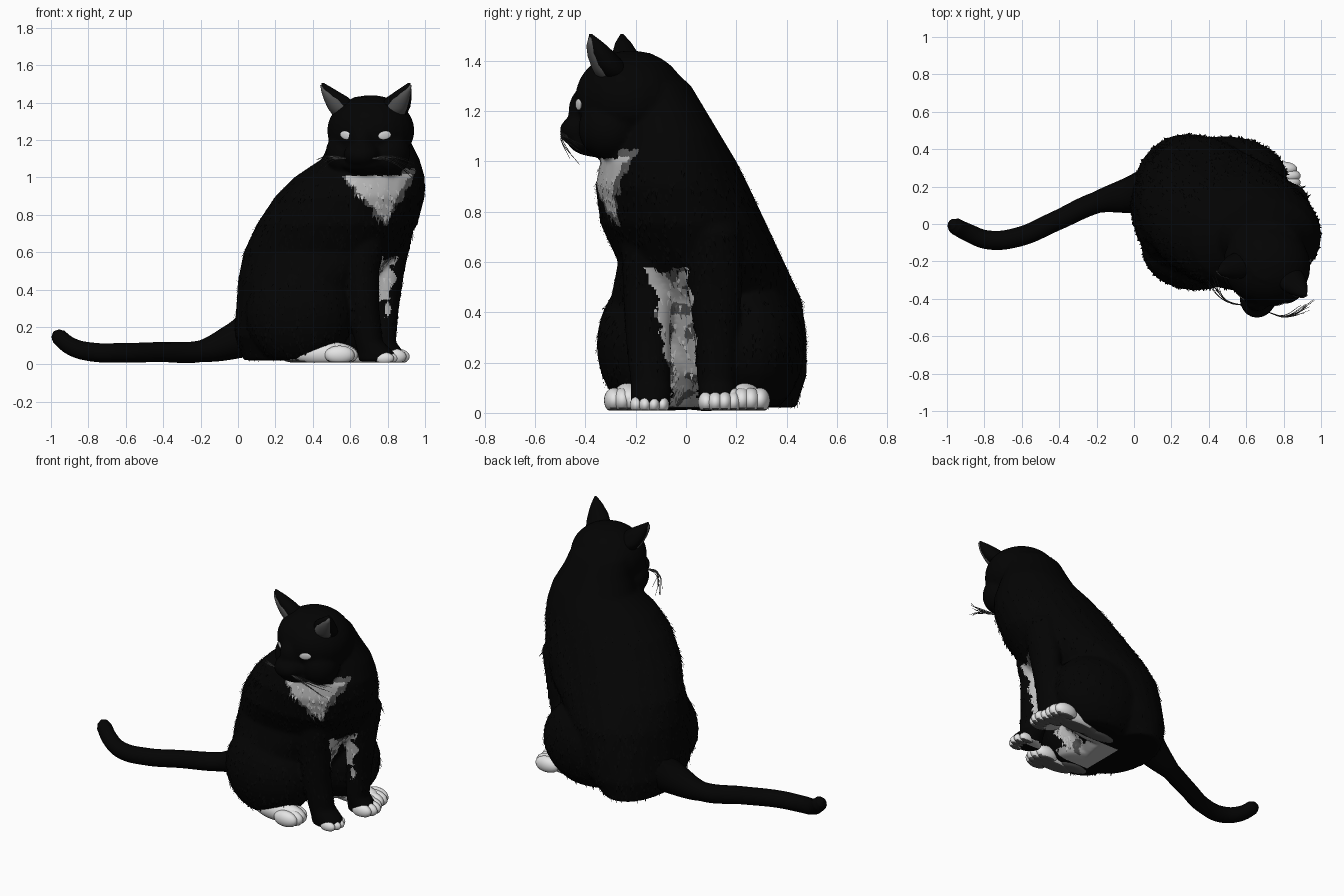
import bpy, bmesh, math, random
from mathutils import Matrix, Vector, noise

random.seed(4)
cube = bpy.data.objects.get("Cube")
if cube:
    bpy.data.objects.remove(cube)


def material(name, value):
    m = bpy.data.materials.new(name)
    color = (value, value, value, 1)
    m.use_nodes = True
    m.diffuse_color = color
    node = next(n for n in m.node_tree.nodes if n.type == 'BSDF_PRINCIPLED')
    node.inputs["Base Color"].default_value = color
    return m


black = material("black_fur", 0.001)
white = material("white_fur", 0.78)
light = material("light_grey_fur", 0.5)
grey = material("grey_fringe", 0.10)
ear_grey = material("inner_ear_grey", 0.085)
eye_color = material("pale_eye", 0.85)
whisker_color = material("whisker_grey", 0.06)

HEAD = Matrix.Translation((0.71, -0.22, 0)) @ Matrix.Rotation(math.radians(-15), 4, 'Z')


def finish(name, bm, mats, ground):
    bmesh.ops.recalc_face_normals(bm, faces=bm.faces)
    for v in bm.verts:
        v.co.z = max(v.co.z, ground)
    for f in bm.faces:
        f.smooth = True
    mesh = bpy.data.meshes.new(name)
    bm.to_mesh(mesh)
    bm.free()
    for m in mats:
        mesh.materials.append(m)
    ob = bpy.data.objects.new(name, mesh)
    bpy.context.collection.objects.link(ob)
    return ob


def blobs(name, specs, mats, frame=Matrix(), ground=0.022):
    """Ellipsoids given as (center, radii)."""
    bm = bmesh.new()
    for center, radii in specs:
        m = frame @ Matrix.Translation(center) @ Matrix.Diagonal((*radii, 1))
        bmesh.ops.create_uvsphere(bm, u_segments=24, v_segments=16, radius=1, matrix=m)
    return finish(name, bm, mats, ground)


def loft(name, rings, mats, frame=Matrix(), n=28):
    """Level ellipses given as (z, x, y, rx, ry)."""
    bm = bmesh.new()
    loops = []
    for z, x, y, rx, ry in rings:
        angles = [i * math.tau / n for i in range(n)]
        loops.append([bm.verts.new(frame @ Vector((x + rx * math.cos(a), y + ry * math.sin(a), z)))
                      for a in angles])
    for a, b in zip(loops, loops[1:]):
        for i in range(n):
            j = (i + 1) % n
            bm.faces.new((a[i], a[j], b[j], b[i]))
    bm.faces.new(loops[0])
    bm.faces.new(loops[-1])
    return finish(name, bm, mats, 0.015)


def extents(z, x0, x1, y0, y1):
    return z, (x0 + x1) / 2, (y0 + y1) / 2, (x1 - x0) / 2, (y1 - y0) / 2


# Torso and neck
parts = [loft("body", [extents(*r) for r in (
    (0.022, 0.03, 0.40, -0.14, 0.44), (0.15, -0.02, 0.56, -0.25, 0.48),
    (0.30, -0.01, 0.64, -0.30, 0.48), (0.45, 0.00, 0.72, -0.30, 0.46),
    (0.60, 0.03, 0.87, -0.27, 0.39), (0.75, 0.10, 0.96, -0.34, 0.32),
    (0.90, 0.20, 1.00, -0.36, 0.25), (1.00, 0.30, 1.00, -0.34, 0.20),
    (1.10, 0.45, 0.97, -0.28, 0.14), (1.20, 0.49, 0.92, -0.27, 0.08),
    (1.30, 0.51, 0.89, -0.28, 0.02), (1.38, 0.55, 0.84, -0.30, -0.07),
    (1.43, 0.62, 0.78, -0.30, -0.14))], [black])]

# Haunches
parts.append(blobs("haunches", [((0.33, -0.13, 0.27), (0.29, 0.225, 0.29)),
                                ((0.48, 0.25, 0.26), (0.34, 0.22, 0.28))], [black]))

# Front legs
parts.append(loft("front_leg_near", [
    (0.85, 0.68, -0.12, 0.08, 0.08), (0.72, 0.68, -0.14, 0.13, 0.12), (0.5, 0.66, -0.15, 0.095, 0.10),
    (0.3, 0.67, -0.15, 0.085, 0.09), (0.12, 0.70, -0.14, 0.075, 0.08),
    (0.06, 0.74, -0.14, 0.10, 0.08), (0.015, 0.74, -0.14, 0.095, 0.075)], [black]))
parts.append(loft("front_leg_far", [
    (0.85, 0.80, 0.06, 0.08, 0.08), (0.72, 0.83, 0.10, 0.11, 0.12), (0.5, 0.805, 0.115, 0.085, 0.11),
    (0.3, 0.79, 0.12, 0.07, 0.085), (0.12, 0.78, 0.12, 0.065, 0.075),
    (0.06, 0.80, 0.13, 0.09, 0.075), (0.015, 0.80, 0.13, 0.085, 0.07)], [black]))

# Skull, brow bridge, muzzle, chin and cheeks
skull = [((0, 0, 1.25), (0.235, 0.22, 0.19)), ((0, -0.13, 1.20), (0.085, 0.125, 0.12)),
         ((0, -0.175, 1.12), (0.10, 0.115, 0.075)), ((0, -0.12, 1.07), (0.12, 0.13, 0.055))]
skull += [((s * 0.12, -0.06, 1.13), (0.11, 0.12, 0.12)) for s in (-1, 1)]
parts.append(blobs("skull", skull, [black], HEAD))

# Fuse the masses into one smooth body
for ob in bpy.context.selected_objects:
    ob.select_set(False)
for ob in parts:
    ob.select_set(True)
body = parts[0]
bpy.context.view_layer.objects.active = body
bpy.ops.object.join()
fuse = body.modifiers.new("fuse", 'REMESH')
fuse.mode = 'VOXEL'
fuse.voxel_size = 0.011
fuse.use_smooth_shade = True
soften = body.modifiers.new("soften", 'SMOOTH')
soften.iterations = 8
for mod in ("fuse", "soften"):
    bpy.ops.object.modifier_apply(modifier=mod)
mesh = body.data
mesh.materials.clear()
FUR = [black, white, light, grey]
for m in FUR:
    mesh.materials.append(m)


def fur_index(c, n):
    ragged = 0.03 * noise.noise(c * 22)
    # Bib under the chin, reaching higher at the side of the neck
    if 0.74 < c.z < (1.01 if c.y < -0.27 else 1.045) and c.y < -0.19:
        t = (c.z - 0.80) / 0.21
        margin = 0.025 + 0.15 * t - abs(c.x - 0.78 + 0.035 * t) + ragged
        if margin > 0 and 0 < t and c.z < 1.02:
            return 2
        if margin > -0.022:
            return 3
    # Pale belly stripe
    if c.z < 0.57 + ragged and c.x > 0.35 and n.x > 0 and c.y < 0.045:
        margin = 0.05 + 0.05 * c.z - abs(c.y - 0.015 + 0.15 * c.z) + ragged
        if margin > 0:
            return 2 if noise.noise(c * 14) > -0.2 else 3
    # Pale inner side of the far leg
    if 0.72 < c.x < 0.825 + ragged and -0.04 < c.y < 0.075 and n.y < -0.55 and 0.35 + ragged < c.z < 0.58 + ragged:
        return 2
    # Belly seen from below
    if c.z < 0.06 and n.z < -0.5 and c.x > 0.27 and abs(c.y - 0.02) < 0.15:
        return 2
    return 0


for p in mesh.polygons:
    p.material_index = fur_index(p.center, p.normal)

# Loose fur tufts lying down the coat
bm = bmesh.new()
tuft_faces = [p for p in mesh.polygons if 0.06 < p.center.z < 1.0 and not (p.center.x > 0.6 and p.center.z < 0.2)]
for p in random.sample(tuft_faces, 2200):
    n = p.normal
    flow = Vector((0, 0, -1)) + n * n.z
    if flow.length < 0.3:
        continue
    flow.normalize()
    side = n.cross(flow)
    flow = (flow + side * random.uniform(-0.4, 0.4)).normalized()
    length = random.uniform(0.03, 0.065)
    base = p.center - n * 0.003
    tip = base + flow * length + n * random.uniform(0.004, 0.014)
    tip.z = max(tip.z, 0)
    f = bm.faces.new([bm.verts.new(v) for v in (base - side * 0.009, base + side * 0.009, tip)])
    f.material_index = p.material_index
tuft_mesh = bpy.data.meshes.new("fur_tufts")
bm.to_mesh(tuft_mesh)
bm.free()
for m in FUR:
    tuft_mesh.materials.append(m)
bpy.context.collection.objects.link(bpy.data.objects.new("fur_tufts", tuft_mesh))


def toes(x, y, r, spread):
    return [((x - 0.018 * abs(k), y + k * spread, r), (r * 1.6, r * 0.8, r)) for k in (-1.5, -0.5, 0.5, 1.5)]


# White feet with grey soles, heels turned in under the body
feet = {"front_toes_near": toes(0.81, -0.145, 0.032, 0.035),
        "front_toes_far": toes(0.86, 0.135, 0.042, 0.036),
        "hind_foot_near": [((0.46, -0.225, 0.058), (0.18, 0.065, 0.066)),
                           ((0.34, -0.18, 0.045), (0.12, 0.06, 0.04))] + toes(0.57, -0.235, 0.05, 0.034),
        "hind_foot_far": [((0.66, 0.235, 0.06), (0.2, 0.07, 0.068)),
                          ((0.48, 0.22, 0.045), (0.15, 0.06, 0.04))] + toes(0.82, 0.24, 0.05, 0.036)}
for name, spec in feet.items():
    foot = blobs(name, spec, [white, grey], ground=0.01)
    for p in foot.data.polygons:
        p.material_index = int(p.normal.z < -0.7)


def strand(name, points, depth, mat):
    """Round curve through (x, y, z, radius) points."""
    cu = bpy.data.curves.new(name, 'CURVE')
    cu.dimensions = '3D'
    cu.bevel_depth = depth
    cu.bevel_resolution = 4 if depth > 0.01 else 0
    cu.use_fill_caps = True
    sp = cu.splines.new('BEZIER')
    sp.bezier_points.add(len(points) - 1)
    for bp, (x, y, z, r) in zip(sp.bezier_points, points):
        bp.co = (x, y, z)
        bp.radius = r
        bp.handle_left_type = bp.handle_right_type = 'AUTO'
    cu.resolution_u = 8
    cu.materials.append(mat)
    bpy.context.collection.objects.link(bpy.data.objects.new(name, cu))


# Tail
strand("tail", [(0.12, 0.19, 0.19, 1.9), (-0.02, 0.155, 0.125, 1.35), (-0.2, 0.115, 0.07, 0.8),
                (-0.42, 0.015, 0.066, 0.74), (-0.62, -0.07, 0.062, 0.72), (-0.78, -0.085, 0.066, 0.7),
                (-0.89, -0.045, 0.095, 0.66), (-0.955, -0.012, 0.145, 0.62), (-0.975, -0.002, 0.165, 0.42),
                (-0.985, 0.002, 0.175, 0.08)], 0.072, black)

# Ears, eyes and whiskers, mirrored across the head
for s, side in ((-1, "right"), (1, "left")):
    outer = [(1.33, 0.115, -0.02, 0.085, 0.07), (1.38, 0.145, -0.045, 0.085, 0.064),
             (1.43, 0.178, -0.07, 0.066, 0.05), (1.47, 0.212, -0.087, 0.035, 0.032),
             (1.505, 0.24, -0.1, 0.006, 0.006)]
    ear = [(z, s * x, y, rx, ry) for z, x, y, rx, ry in outer]
    loft(side + "_ear", ear, [black], HEAD)
    loft(side + "_inner_ear", [(z - 0.012, x + s * 0.008, y - 0.34 * ry, rx * 0.76, ry * 0.76)
                               for z, x, y, rx, ry in ear], [ear_grey], HEAD)

    start = HEAD @ Vector((s * 0.105 + 0.02, -1, 1.225))
    toward = (HEAD.to_3x3() @ Vector((0, 1, 0))).normalized()
    hit, spot, normal, _ = body.ray_cast(start, toward)
    turn = (-normal).to_track_quat('Y', 'Z').to_matrix().to_4x4()
    blobs(side + "_eye", [((0, 0, 0), (0.036, 0.005, 0.022))], [eye_color],
          Matrix.Translation(spot) @ turn @ Matrix.Rotation(s * -0.15, 4, 'Y'))

    for i in range(10):
        reach = random.uniform(0.17, 0.24)
        drop = random.uniform(-0.02, 0.09)
        path = [(0.06, -0.24, 1.10), (0.06 + reach * 0.5, -0.24, 1.11 - drop * 0.3),
                (0.06 + reach, random.uniform(-0.2, -0.11), 1.075 - drop)]
        pts = [(*(HEAD @ Vector((s * x, y, z))), r) for (x, y, z), r in zip(path, (1, 0.8, 0.4))]
        strand(f"{side}_whisker_{i}", pts, 0.0025, whisker_color)
